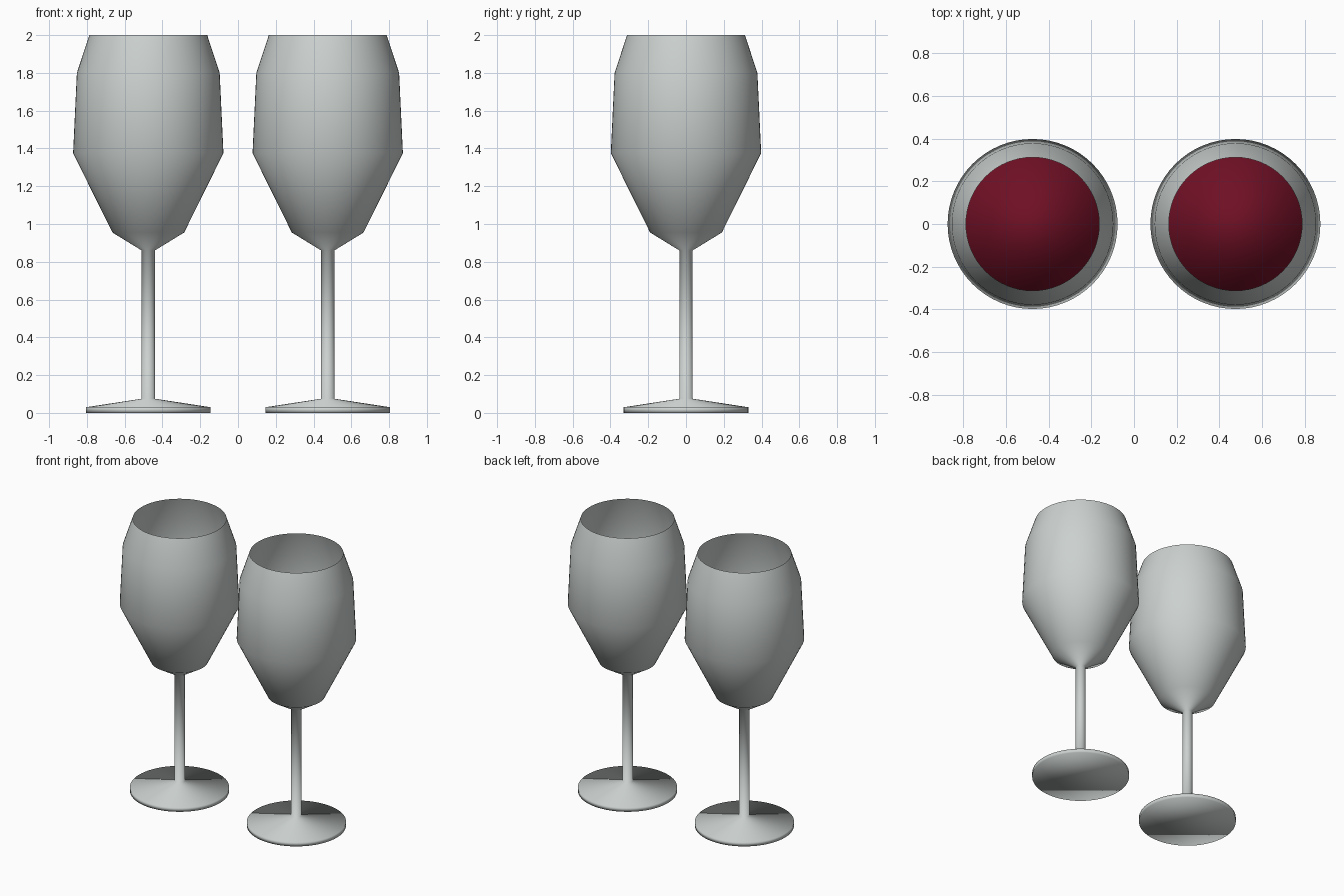
import bpy
import bmesh
from math import tau
from mathutils import Vector

SEGMENTS = 64
SPACING = 0.475

cube = bpy.data.objects.get("Cube")
if cube:
    bpy.data.objects.remove(cube, do_unlink=True)


def material(name, color):
    mat = bpy.data.materials.new(name)
    mat.use_nodes = True
    mat.diffuse_color = color
    mat.node_tree.nodes["Principled BSDF"].inputs["Base Color"].default_value = color
    return mat


def lathe(name, profile, x, mat, cap_bottom=False, cap_top=False):
    """Spin a (radius, height) profile about z, with optional flat end caps."""
    bm = bmesh.new()
    verts = [bm.verts.new((r, 0, z)) for r, z in profile]
    edges = [bm.edges.new(pair) for pair in zip(verts, verts[1:])]
    bmesh.ops.spin(bm, geom=verts + edges, cent=(0, 0, 0), axis=(0, 0, 1),
                   angle=tau, steps=SEGMENTS, use_duplicate=False)
    bmesh.ops.remove_doubles(bm, verts=bm.verts[:], dist=0.0005)
    # Cap the requested open rims
    for wanted, z in ((cap_bottom, profile[0][1]), (cap_top, profile[-1][1])):
        if wanted:
            rim = [e for e in bm.edges if e.is_boundary
                   and all(abs(v.co.z - z) < 0.001 for v in e.verts)]
            bmesh.ops.contextual_create(bm, geom=rim)
    bmesh.ops.recalc_face_normals(bm, faces=bm.faces[:])
    # Make sure the walls face away from the axis
    wall = min(bm.faces, key=lambda f: len(f.verts))
    outward = Vector((*wall.calc_center_median().xy, 0))
    if wall.normal.dot(outward) < 0:
        bmesh.ops.reverse_faces(bm, faces=bm.faces[:])
    for face in bm.faces:
        face.smooth = True
    mesh = bpy.data.meshes.new(name)
    bm.to_mesh(mesh)
    bm.free()
    mesh.materials.append(mat)
    obj = bpy.data.objects.new(name, mesh)
    obj.location.x = x
    bpy.context.collection.objects.link(obj)
    return obj


glass = material("pale grey glass", (0.6, 0.64, 0.63, 1))
wine = material("dark red wine", (0.16, 0.005, 0.018, 1))

# Foot, stem and thin-walled bowl in one outline
glass_profile = [(0.33, 0), (0.33, 0.03), (0.035, 0.075), (0.035, 0.86),
                 (0.19, 0.955), (0.398, 1.375), (0.378, 1.8), (0.312, 2.0)]
# Drink filling the lower bowl
wine_profile = [(0.185, 0.958), (0.39, 1.37)]

for side, x in (("left", SPACING), ("right", -SPACING)):
    lathe(side + "_glass", glass_profile, x, glass, cap_bottom=True)
    lathe(side + "_wine", wine_profile, x, wine, cap_bottom=True, cap_top=True)
